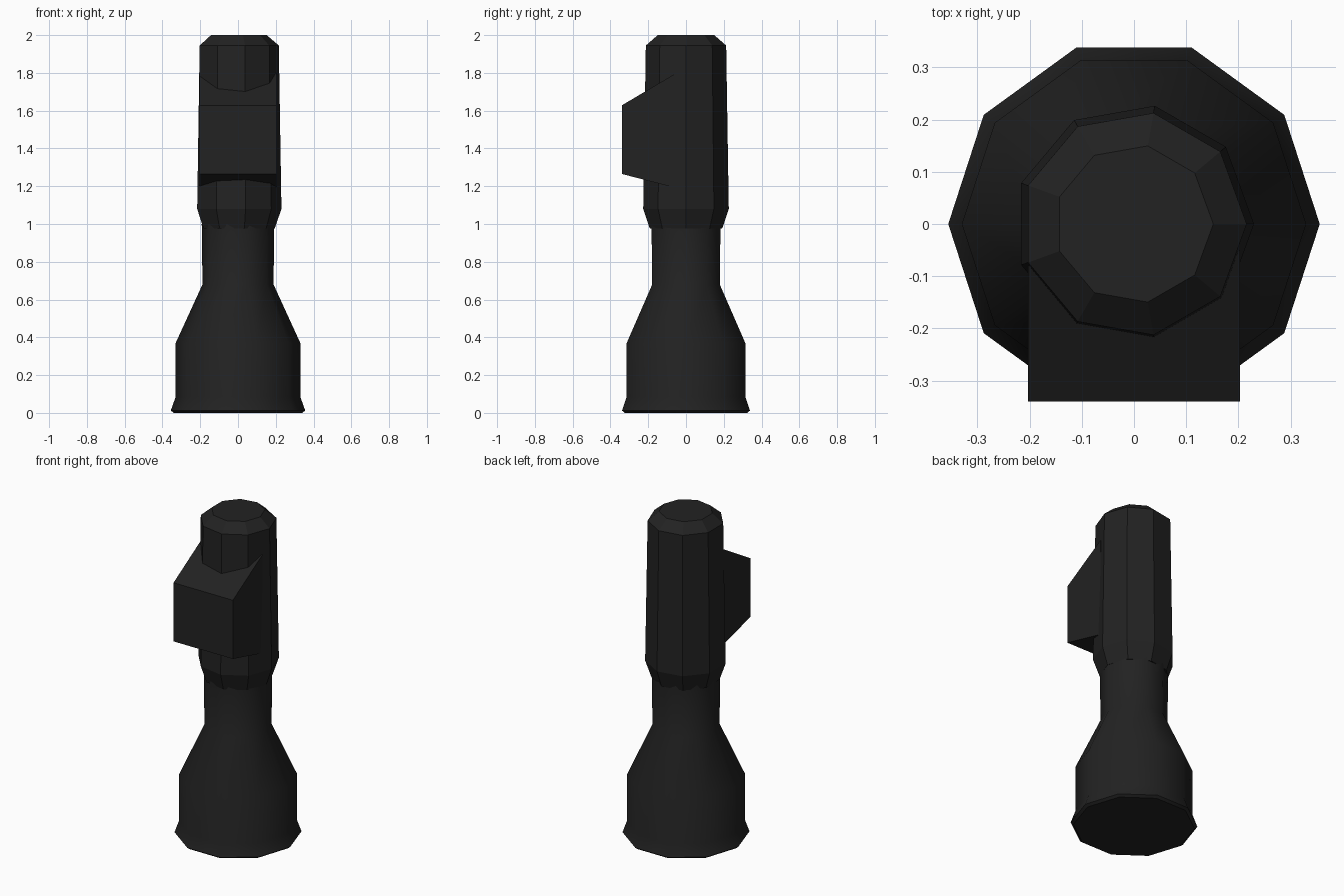
import bpy, bmesh, math
from mathutils import Vector

cube = bpy.data.objects.get("Cube")
if cube:
    bpy.data.objects.remove(cube, do_unlink=True)

black = bpy.data.materials.new("matte_black")
black.use_nodes = True
color = (0.016, 0.016, 0.016, 1)
black.diffuse_color = color
bsdf = black.node_tree.nodes["Principled BSDF"]
bsdf.inputs["Base Color"].default_value = color
bsdf.inputs["Roughness"].default_value = 0.8


def make_object(name, bm, smooth_angle=None):
    bmesh.ops.recalc_face_normals(bm, faces=bm.faces[:])
    mesh = bpy.data.meshes.new(name)
    bm.to_mesh(mesh)
    bm.free()
    mesh.materials.append(black)
    obj = bpy.data.objects.new(name, mesh)
    bpy.context.collection.objects.link(obj)
    if smooth_angle:
        bpy.ops.object.select_all(action='DESELECT')
        obj.select_set(True)
        bpy.context.view_layer.objects.active = obj
        bpy.ops.object.shade_smooth_by_angle(angle=math.radians(smooth_angle))
    return obj


def lathe(name, profile, sides, smooth_angle=None):
    """Faceted round body from (radius, height) pairs, capped at both ends."""
    bm = bmesh.new()
    rings = []
    for r, z in profile:
        angles = [2 * math.pi * i / sides for i in range(sides)]
        rings.append([bm.verts.new((r * math.cos(a), r * math.sin(a), z)) for a in angles])
    for low, high in zip(rings, rings[1:]):
        for i in range(sides):
            j = (i + 1) % sides
            bm.faces.new((low[i], low[j], high[j], high[i]))
    bm.faces.new(rings[0])
    bm.faces.new(rings[-1])
    return make_object(name, bm, smooth_angle)


def extrude_side(name, outline, half_width):
    """Solid from a (y, z) side outline, extruded across x."""
    bm = bmesh.new()
    face = bm.faces.new([bm.verts.new((-half_width, y, z)) for y, z in outline])
    moved = bmesh.ops.extrude_face_region(bm, geom=[face])["geom"]
    verts = [v for v in moved if isinstance(v, bmesh.types.BMVert)]
    bmesh.ops.translate(bm, verts=verts, vec=Vector((2 * half_width, 0, 0)))
    return make_object(name, bm)


# Flared ten-sided base with its narrow neck
lathe("base_and_neck", [(0.34, 0), (0.356, 0.012), (0.33, 0.085), (0.33, 0.37),
                        (0.188, 0.68), (0.192, 1.0)], 10, 38)

# Nine-sided upper body with bevelled collar and cap
lathe("upper_body", [(0.194, 0.975), (0.23, 1.08), (0.216, 1.945), (0.152, 2.0)], 9)

# Box on the front with sloping top and underside
extrude_side("front_box", [(-0.34, 1.265), (-0.34, 1.628), (-0.05, 1.8), (-0.05, 1.19)], 0.203)
